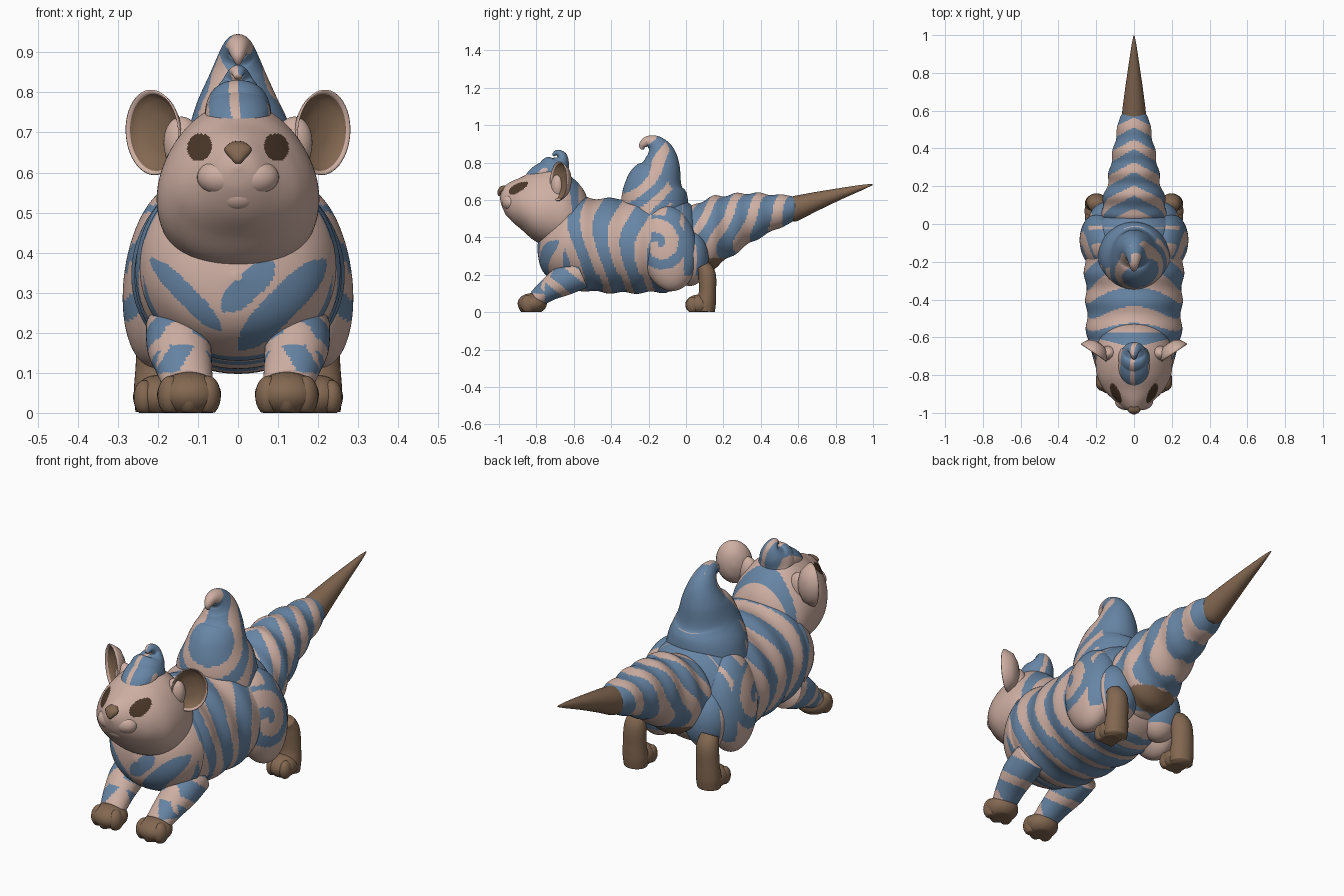
import bpy, bmesh, math
from math import sin, cos, pi
from mathutils import Vector, Matrix, Euler

if "Cube" in bpy.data.objects:
    bpy.data.objects.remove(bpy.data.objects["Cube"])

# Colours
COLOURS = [("pale pink fur", (0.62, 0.43, 0.365)), ("blue stripe", (0.135, 0.235, 0.375)),
           ("brown paw", (0.225, 0.137, 0.082)), ("dark brown eye", (0.07, 0.039, 0.022))]
PINK, BLUE, BROWN, DARK = range(4)
MATS = []
for n, c in COLOURS:
    m = bpy.data.materials.new(n)
    m.diffuse_color = (*c, 1)
    m.use_nodes = True
    m.node_tree.nodes["Principled BSDF"].inputs["Base Color"].default_value = m.diffuse_color
    MATS.append(m)


def finish(name, bm, paint):
    """Turn a bmesh into a smooth object; paint is an index or rule(centre, normal)."""
    bmesh.ops.recalc_face_normals(bm, faces=bm.faces)
    bm.normal_update()
    for f in bm.faces:
        f.smooth = True
        f.material_index = paint(f.calc_center_median(), f.normal) if callable(paint) else paint
    me = bpy.data.meshes.new(name)
    bm.to_mesh(me)
    bm.free()
    for m in MATS:
        me.materials.append(m)
    ob = bpy.data.objects.new(name, me)
    bpy.context.collection.objects.link(ob)
    return ob


def spline(pts, steps):
    p = [pts[0]] + list(pts) + [pts[-1]]
    out = []
    for i in range(1, len(p) - 2):
        for k in range(steps):
            t = k / steps
            out.append([0.5 * (2 * b + (c - a) * t + (2 * a - 5 * b + 4 * c - d) * t * t
                               + (3 * b - a - 3 * c + d) * t ** 3)
                        for a, b, c, d in zip(*p[i - 1:i + 3])])
    return out + [list(pts[-1])]


def loft(name, pts, paint, steps=8, sides=48, straight=False, ripple=None, egg=0):
    """Elliptical rings (x, y, z, half width, half height) swept along a smooth path."""
    bm = bmesh.new()
    path = spline(pts, steps)
    rings = []
    for i, (x, y, z, rx, rn) in enumerate(path):
        a, b = path[max(i - 1, 0)], path[min(i + 1, len(path) - 1)]
        t = Vector((0, 1, 0)) if straight else Vector((0, b[1] - a[1], b[2] - a[2])).normalized()
        nrm = Vector((0, -t.z, t.y))
        k = 1 + (ripple(y) if ripple else 0)
        rx, rn = max(rx, .002) * k, max(rn, .002) * k
        rings.append([bm.verts.new(Vector((x + rx * cos(w) * (1 - egg * sin(w)), y, z)) + nrm * rn * sin(w))
                      for w in (2 * pi * j / sides for j in range(sides))])
    for r, q in zip(rings, rings[1:]):
        for j in range(sides):
            bm.faces.new((r[j], r[(j + 1) % sides], q[(j + 1) % sides], q[j]))
    bm.faces.new(rings[0])
    bm.faces.new(rings[-1])
    return finish(name, bm, paint)


def blob(name, c, r, paint, rot=(0, 0, 0), seg=32):
    """Ellipsoid, flattened where it meets the ground."""
    bm = bmesh.new()
    bmesh.ops.create_uvsphere(bm, u_segments=seg, v_segments=seg * 2 // 3, radius=1)
    M = Matrix.Translation(c) @ Euler(rot).to_matrix().to_4x4() @ Matrix.Diagonal((*r, 1))
    bm.transform(M)
    for v in bm.verts:
        v.co.z = max(v.co.z, 0)
    return finish(name, bm, paint)


def band(phase, fill):
    return BLUE if phase % 1 < fill else PINK


def leaf(x, z, cx, cz, half, wide, ang):
    """True inside a pointed leaf-shaped stripe."""
    u = ((x - cx) * cos(ang) + (z - cz) * sin(ang)) / half
    v = (z - cz) * cos(ang) - (x - cx) * sin(ang)
    return abs(u) < 1 and abs(v) < wide * (1 - u ** 4)


# Stripe rules
def body_rule(c, n):
    if n.y < -.35 and c.y < -.6:
        if (leaf(c.x, c.z, -.13, .295, .13, .024, -.80) or leaf(c.x, c.z, .11, .27, .16, .04, .80)
                or leaf(c.x, c.z, .025, .315, .09, .034, .75)):
            return BLUE
        return PINK
    if c.y > -.02:
        return BLUE if c.z > .22 or c.z < .14 else PINK
    ph = (c.y + .30) / .145 + .38 * sin(9 * c.z + 5 * c.y)
    return band(ph, .68 if c.z < .2 else .54)


def haunch_rule(c, n):
    if c.y > -.01 and n.y > .4 and c.z > .2:
        return BLUE
    dy, dz = c.y + .15, c.z - .36
    r = math.hypot(dy, dz)
    if r > .16:
        return band((c.y + .30) / .145 + .38 * sin(9 * c.z + 5 * c.y), .5) if c.z > .36 else PINK
    return band(math.atan2(dz, dy) / (2 * pi) - r / .13 + .25, .42)


def tail_rule(c, n):
    if .09 < c.y < .205 and c.z < .29:
        return BROWN
    return band((c.y - .35 * c.z + .45 * abs(c.x)) / .12 + .12 * sin(22 * c.z), .55)


def crest_rule(c, n):
    if n.y > .5 or (n.x < -.45 and n.y > -.3):
        return BLUE
    return band((c.z - 1.1 * c.y + .5 * c.x) / .15 + .15 * sin(20 * c.z) + .1, .52)


def tuft_rule(c, n):
    return band((c.x + .25 * c.z - .15 * c.y + .02) / .085, .72)


def head_rule(c, n):
    if c.y > -.655 + .25 * abs(c.x):
        return BLUE if c.y < -.575 and c.z > .5 else PINK
    x, z = abs(c.x) - .096, c.z - .663
    u, v = x * .9 + z * .3, z * .9 - x * .3
    return DARK if c.y < -.75 and (u / .029) ** 2 + (v / .033) ** 2 < 1 else PINK


def leg_rule(c, n):
    if n.y < -.6 or c.y < -.755:
        return BLUE if abs(abs(c.x) - .15 - (.15 - c.z) * .6) < .03 and .1 < c.z < .17 else PINK
    return band((c.z + .8 * c.y) / .16 + .45, .68)


# Torso
loft("torso", [(0, -.795, .34, .01, .01), (0, -.775, .34, .11, .105), (0, -.72, .355, .195, .18),
               (0, -.62, .375, .245, .245), (0, -.5, .36, .25, .25), (0, -.35, .355, .255, .252),
               (0, -.2, .36, .262, .255), (0, -.06, .365, .25, .25), (0, .02, .37, .2, .21),
               (0, .06, .37, .12, .14), (0, .075, .37, .01, .01)], body_rule,
     steps=18, sides=200, straight=True, egg=.05,
     ripple=lambda y: .022 * sin(2 * pi * (y + .3) / .145) if -.62 < y < -.1 else 0)

# Head, muzzle and nose
loft("head", [(0, -.995, .615, .008, .008), (0, -.98, .61, .05, .055), (0, -.94, .595, .097, .1),
              (0, -.88, .582, .155, .14), (0, -.80, .568, .194, .192), (0, -.70, .56, .20, .215),
              (0, -.62, .54, .185, .19), (0, -.54, .5, .13, .14), (0, -.5, .48, .01, .01)],
     head_rule, steps=15, sides=160, straight=True, egg=.15)
loft("nose", [(0, -.998, .622, .006, .004), (0, -.997, .635, .018, .012),
              (0, -.985, .657, .034, .016), (0, -.965, .672, .02, .008)], BROWN, sides=24)
for s in (-1, 1):
    blob("muzzle_pad", (.04 * s, -.938, .588), (.062, .047, .046), PINK)
blob("chin", (0, -.93, .545), (.055, .042, .042), PINK)

# Curled hair on the forehead
blob("forelock", (0, -.755, .745), (.082, .115, .06), tuft_rule, rot=(.45, 0, 0), seg=64)
loft("hair_tuft", [(0, -.72, .72, .085, .09), (0, -.70, .765, .08, .085), (0, -.672, .80, .06, .052),
                   (0, -.665, .835, .036, .028), (0, -.69, .852, .02, .016),
                   (0, -.712, .838, .01, .008)], tuft_rule, sides=64)

# Cupped ears
EAR = [(0, -.05), (.4, -.046), (.75, -.03), (.95, -.002), (1, .01), (.96, .013),
       (.9, .002), (.75, -.012), (.4, -.02), (0, -.023)]
EX, EZ = .082, .107


def ear_rule(c, n):
    return BROWN if c.y > -.012 and n.y < 0 and math.hypot(c.x / EX, c.z / EZ) < .92 else PINK


for s in (-1, 1):
    bm = bmesh.new()
    n = 48
    rows = [[bm.verts.new((max(r, .004) * cos(2 * pi * j / n) * EX, -d,
                           max(r, .004) * sin(2 * pi * j / n) * EZ)) for j in range(n)]
            for r, d in EAR]
    for k in range(len(rows) - 1):
        for j in range(n):
            bm.faces.new((rows[k][j], rows[k][(j + 1) % n], rows[k + 1][(j + 1) % n], rows[k + 1][j]))
    bm.faces.new(rows[0])
    bm.faces.new(rows[-1])
    ear = finish("ear", bm, ear_rule)
    ear.matrix_world = (Matrix.Translation((.207 * s, -.672, .70))
                        @ Euler((0, .12 * s, .6 * s)).to_matrix().to_4x4())
    blob("ear_base", (.135 * s, -.685, .665), (.05, .04, .075), PINK, rot=(0, .15 * s, 0))

# Swirled crest on the back
loft("back_crest", [(0, -.16, .48, .2, .17), (0, -.168, .6, .175, .178), (.005, -.163, .69, .135, .155),
                    (0, -.135, .78, .1, .105), (0, -.138, .85, .068, .078), (0, -.165, .897, .045, .05),
                    (0, -.205, .912, .03, .03), (0, -.232, .892, .018, .02),
                    (0, -.232, .87, .006, .008)], crest_rule, steps=12, sides=112)

# Tail and horn tip
loft("tail", [(0, -.02, .38, .12, .15), (0, .05, .39, .17, .185), (0, .12, .415, .165, .195),
              (0, .22, .455, .14, .172), (0, .35, .505, .118, .132), (0, .48, .535, .092, .093),
              (0, .57, .552, .074, .07), (0, .6, .56, .04, .04)], tail_rule,
     steps=15, sides=120, straight=True, ripple=lambda y: .04 * sin(2 * pi * y / .12))
loft("tail_spike", [(0, .54, .54, .05, .05), (0, .57, .55, .064, .067), (0, .68, .588, .052, .052),
                    (0, .82, .632, .032, .031), (0, .94, .667, .014, .014), (0, .998, .683, .003, .003)],
     BROWN, sides=40)

for s in (-1, 1):
    # Haunch with a spiral marking
    blob("haunch", (.18 * s, -.09, .34), (.104, .15, .23), haunch_rule, rot=(.12, -.14 * s, 0), seg=96)
    blob("rump", (.13 * s, .02, .29), (.11, .1, .15), haunch_rule, seg=48)
    # Hind foot
    loft("hind_leg", [(.195 * s, .09, .25, .042, .036), (.197 * s, .112, .2, .053, .047),
                      (.2 * s, .115, .11, .056, .046), (.2 * s, .108, .05, .06, .052),
                      (.2 * s, .106, .003, .056, .048)], BROWN, sides=32)
    blob("hind_foot", (.2 * s, .068, .04), (.062, .072, .054), BROWN)
    for k in (-1, 0, 1):
        blob("hind_toe", ((.2 + .034 * k) * s, .035, .038), (.027, .034, .044), BROWN, seg=20)
    # Front leg and paw
    loft("front_leg", [(.15 * s, -.56, .21, .08, .085), (.147 * s, -.66, .165, .08, .08),
                       (.137 * s, -.735, .12, .072, .062), (.125 * s, -.80, .07, .062, .048)],
         leg_rule, steps=14, sides=64)
    blob("front_paw", (.122 * s, -.822, .046), (.08, .078, .056), BROWN)
    for k in (-1, 0, 1):
        blob("front_toe", ((.122 + .046 * k) * s, -.858 + .014 * abs(k), .043),
             (.033, .04, .05), BROWN, seg=24)
